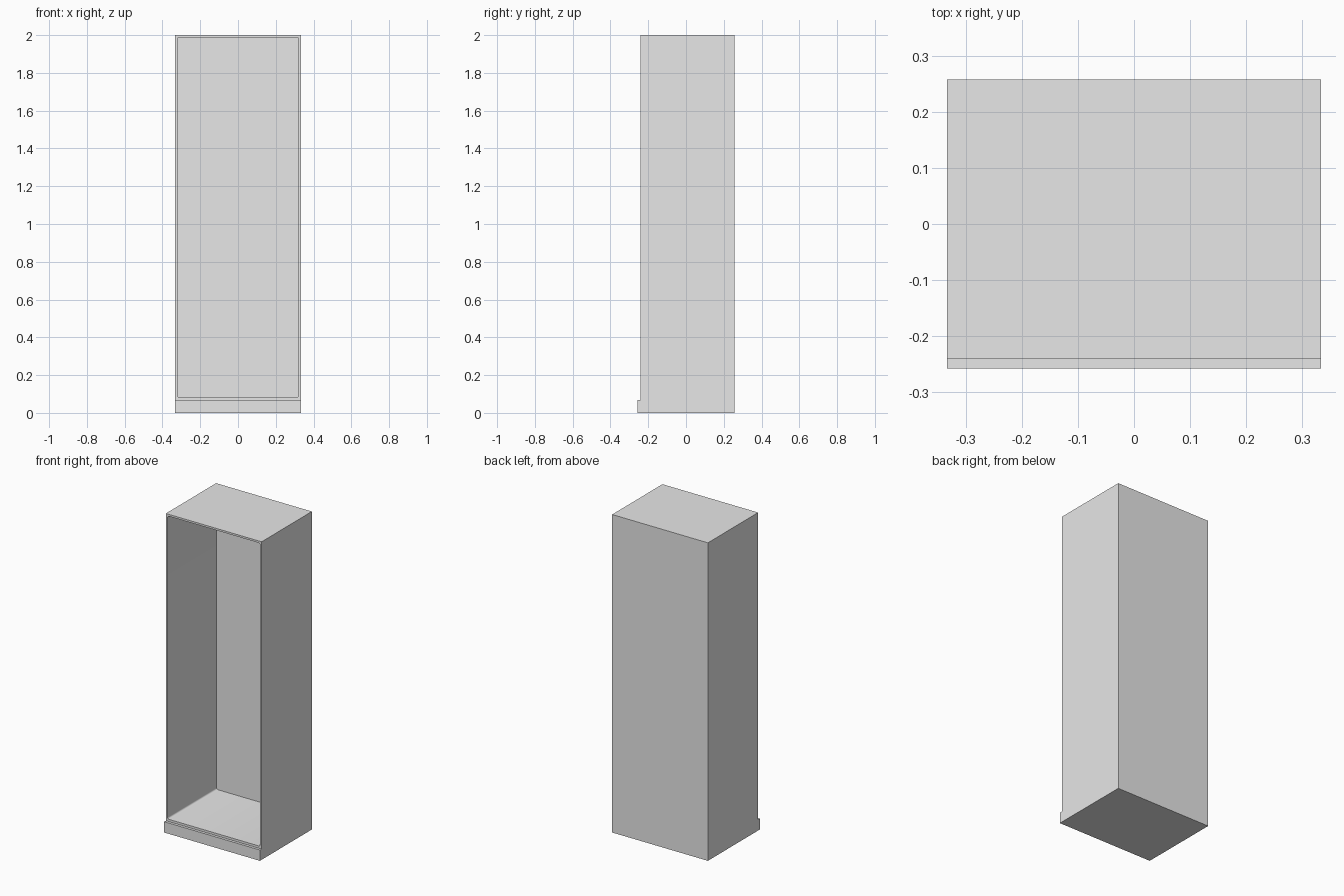
import bpy
import bmesh

if "Cube" in bpy.data.objects:
    bpy.data.objects.remove(bpy.data.objects["Cube"], do_unlink=True)

HALF_W, BACK, FRONT, STEP_Y = 0.333, 0.258, -0.258, -0.241
HEIGHT, PLINTH = 2.0, 0.068
WALL, FLOOR_Z, CORNER = 0.012, 0.082, 0.01

grey = bpy.data.materials.new("light grey")
grey.use_nodes = True
colour = (0.8, 0.8, 0.8, 1.0)
grey.diffuse_color = colour
for node in grey.node_tree.nodes:
    if node.type == "BSDF_PRINCIPLED":
        node.inputs["Base Color"].default_value = colour


def finish(name, bm):
    bmesh.ops.recalc_face_normals(bm, faces=bm.faces)
    mesh = bpy.data.meshes.new(name)
    bm.to_mesh(mesh)
    bm.free()
    mesh.materials.append(grey)
    obj = bpy.data.objects.new(name, mesh)
    bpy.context.collection.objects.link(obj)
    return obj


def extrude(name, points, offset, bevel=0.0):
    """Extrude a closed outline by an offset, optionally rounding its corners."""
    bm = bmesh.new()
    face = bm.faces.new([bm.verts.new(p) for p in points])
    result = bmesh.ops.extrude_face_region(bm, geom=[face], use_keep_orig=True)
    moved = [g for g in result["geom"] if isinstance(g, bmesh.types.BMVert)]
    bmesh.ops.translate(bm, verts=moved, vec=offset)
    if bevel:
        moved_set = set(moved)
        long_edges = [e for e in bm.edges
                      if (e.verts[0] in moved_set) != (e.verts[1] in moved_set)]
        bmesh.ops.bevel(bm, geom=long_edges, offset=bevel, segments=4,
                        profile=0.5, affect="EDGES")
    return finish(name, bm)


# Cabinet body with its projecting plinth, as one side profile
side = [(BACK, 0), (BACK, HEIGHT), (STEP_Y, HEIGHT), (STEP_Y, PLINTH),
        (FRONT, PLINTH), (FRONT, 0)]
cabinet = extrude("cabinet_body", [(-HALF_W, y, z) for y, z in side],
                  (2 * HALF_W, 0, 0))

# Open compartment with softly rounded corners
inner_x, inner_top, mouth = HALF_W - WALL, HEIGHT - WALL, STEP_Y - 0.1
opening = [(-inner_x, FLOOR_Z), (inner_x, FLOOR_Z),
           (inner_x, inner_top), (-inner_x, inner_top)]
cutter = extrude("compartment_cutter", [(x, mouth, z) for x, z in opening],
                 (0, BACK - WALL - mouth, 0), CORNER)
cutter.hide_render = True
cutter.hide_set(True)

cut = cabinet.modifiers.new("compartment", "BOOLEAN")
cut.operation = "DIFFERENCE"
cut.solver = "EXACT"
cut.object = cutter

# Bake the cut, then drop the helper
bpy.context.view_layer.update()
graph = bpy.context.evaluated_depsgraph_get()
baked = bpy.data.meshes.new_from_object(cabinet.evaluated_get(graph))
cabinet.modifiers.clear()
cabinet.data = baked
bpy.data.objects.remove(cutter, do_unlink=True)

bpy.ops.object.select_all(action="DESELECT")
cabinet.select_set(True)
bpy.context.view_layer.objects.active = cabinet
bpy.ops.object.shade_smooth_by_angle()
